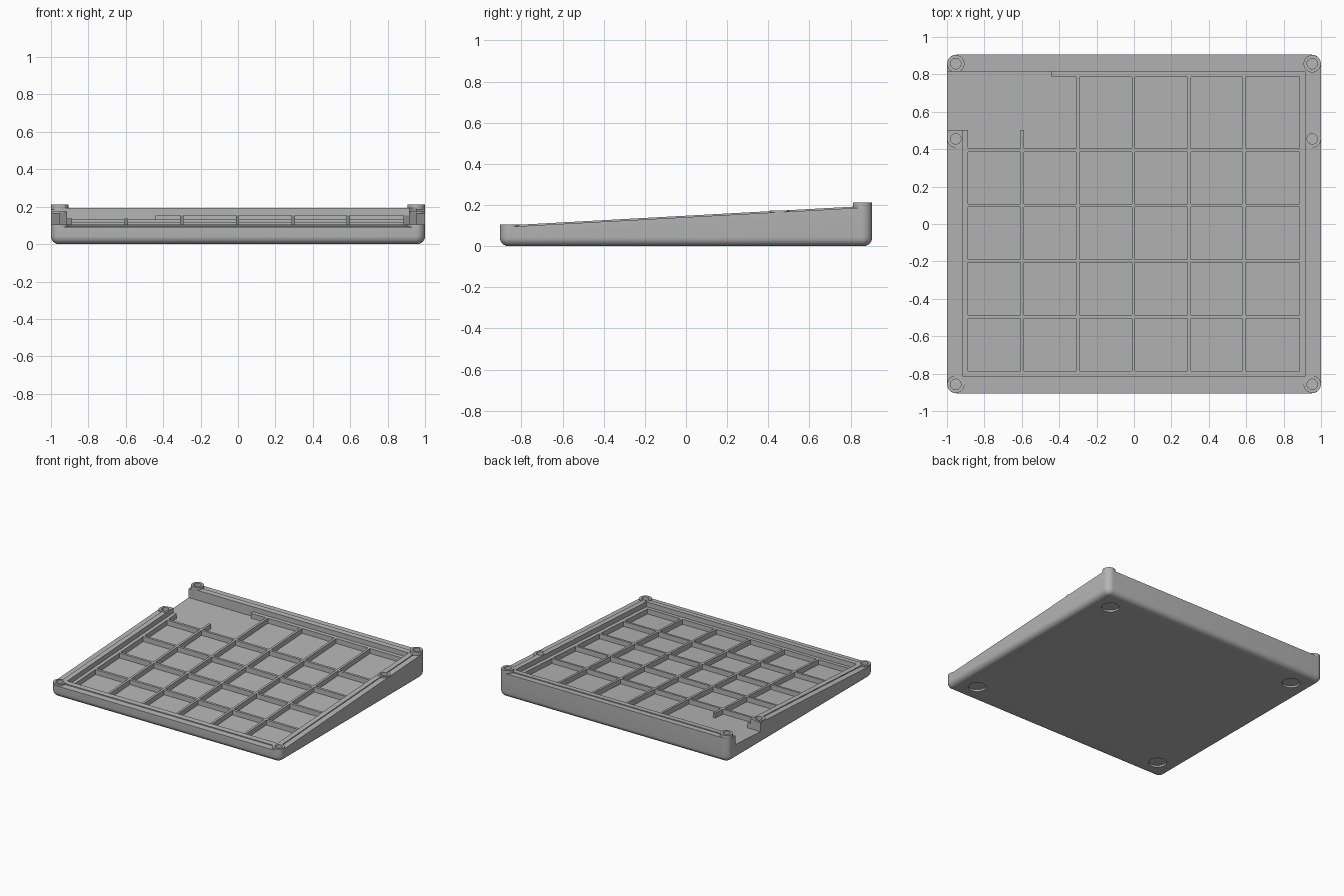
import bpy, bmesh, math

if "Cube" in bpy.data.objects:
    bpy.data.objects.remove(bpy.data.objects["Cube"])

SLOPE = 0.054
HX, HY = 1.0, 0.905


def rim(y, drop=0.0):
    """Height of the sloping rim plane, lowered by drop."""
    return 0.104 + SLOPE * (y + 0.81) - drop


grey = bpy.data.materials.new("warm grey plastic")
grey.diffuse_color = (0.46, 0.46, 0.46, 1)
grey.use_nodes = True
grey.node_tree.nodes["Principled BSDF"].inputs["Base Color"].default_value = grey.diffuse_color


def rounded(hx, hy, r, inset=0.0, seg=8):
    """Rounded rectangle outline, shrunk by inset."""
    pts = []
    for k, (sx, sy) in enumerate([(1, 1), (-1, 1), (-1, -1), (1, -1)]):
        for i in range(seg + 1):
            a = math.pi / 2 * (k + i / seg)
            pts.append((sx * (hx - r) + (r - inset) * math.cos(a),
                        sy * (hy - r) + (r - inset) * math.sin(a)))
    return pts


def rect(x0, x1, y0, y1):
    return [(x0, y0), (x1, y0), (x1, y1), (x0, y1)]


def circle(x, y, r, n=32):
    return [(x + r * math.cos(2 * math.pi * i / n),
             y + r * math.sin(2 * math.pi * i / n)) for i in range(n)]


def loft(name, rings):
    """Closed solid through a stack of matching rings."""
    bm = bmesh.new()
    loops = [[bm.verts.new(p) for p in ring] for ring in rings]
    n = len(loops[0])
    for a, b in zip(loops, loops[1:]):
        for i in range(n):
            bm.faces.new((a[i], a[(i + 1) % n], b[(i + 1) % n], b[i]))
    bm.faces.new(loops[0][::-1])
    bm.faces.new(loops[-1])
    me = bpy.data.meshes.new(name)
    bm.to_mesh(me)
    bm.free()
    me.materials.append(grey)
    ob = bpy.data.objects.new(name, me)
    bpy.context.collection.objects.link(ob)
    return ob


def prism(name, pts, low, high):
    """Upright prism; low and high are numbers or functions of y."""
    def z(f, y):
        return f(y) if callable(f) else f
    return loft(name, [[(x, y, z(f, y)) for x, y in pts] for f in (low, high)])


def combine(ob, tool, op):
    m = ob.modifiers.new(op, 'BOOLEAN')
    m.object, m.operation, m.solver = tool, op, 'EXACT'
    dg = bpy.context.evaluated_depsgraph_get()
    me = bpy.data.meshes.new_from_object(ob.evaluated_get(dg))
    ob.modifiers.clear()
    ob.data = me
    bpy.data.objects.remove(tool)


def outer(y): return rim(y, 0.007)
def ledge_top(y): return rim(y, 0.038)
def floor(y): return rim(y, 0.077)
def under(y): return rim(y, 0.082)


# Wedge shell with a rounded bottom edge
B = 0.042
rings = []
for i in range(7):
    a = math.pi / 2 * i / 6
    rings.append([(x, y, B * (1 - math.sin(a)))
                  for x, y in rounded(HX, HY, 0.05, B * (1 - math.cos(a)))][:])
rings = rings[::-1]
rings.append([(x, y, outer(y)) for x, y in rounded(HX, HY, 0.05)])
tray = loft("tray", rings)

# Raised inner lip of the rim
combine(tray, prism("lip", rect(-0.955, 0.955, -0.857, 0.857), 0.06, rim), 'UNION')

# Screw posts, the rear pair standing above the rim
PX = 0.953
posts = [(s * PX, y, z) for s in (-1, 1)
         for y, z in ((-0.857, 0.105), (0.455, 0.173), (0.857, 0.212))]
for x, y, z in posts:
    combine(tray, prism("post", circle(x, y, 0.0465), 0.06, z), 'UNION')

# Inner pocket and side opening
combine(tray, prism("pocket", rect(-0.915, 0.915, -0.815, 0.815), floor, 0.5), 'DIFFERENCE')
combine(tray, prism("opening", rect(-1.2, -0.9, 0.502, 0.815), floor, 0.5), 'DIFFERENCE')

# Screw holes
for x, y, z in posts:
    combine(tray, prism("hole", circle(x, y, 0.028), z - 0.06, 0.5), 'DIFFERENCE')

# Foot recesses underneath
for x in (-0.84, 0.84):
    for y in (-0.74, 0.74):
        combine(tray, prism("recess", circle(x, y, 0.064), -0.1, 0.014), 'DIFFERENCE')

# Ledge around the inside of the walls
prism("ledge_front", rect(-0.92, 0.92, -0.82, -0.785), under, ledge_top)
prism("ledge_left", rect(-0.92, -0.888, -0.80, 0.502), under, ledge_top)
prism("ledge_right", rect(0.885, 0.92, -0.80, 0.80), under, ledge_top)
prism("ledge_back", rect(-0.44, 0.92, 0.787, 0.82), under, ledge_top)

# Grid of support ribs
T = 0.009
for x, end in ((-0.597, 0.502), (-0.3, 0.80), (-0.003, 0.80), (0.295, 0.80), (0.59, 0.80)):
    prism("rib_long", rect(x - T, x + T, -0.80, end), under, ledge_top)
for y in (-0.495, -0.198, 0.099, 0.395):
    prism("rib_cross", rect(-0.90, 0.90, y - T, y + T), under, ledge_top)

# Smooth the rounded corners, keep hard edges
bpy.ops.object.select_all(action='DESELECT')
tray.select_set(True)
bpy.context.view_layer.objects.active = tray
bpy.ops.object.shade_smooth_by_angle(angle=math.radians(35))
